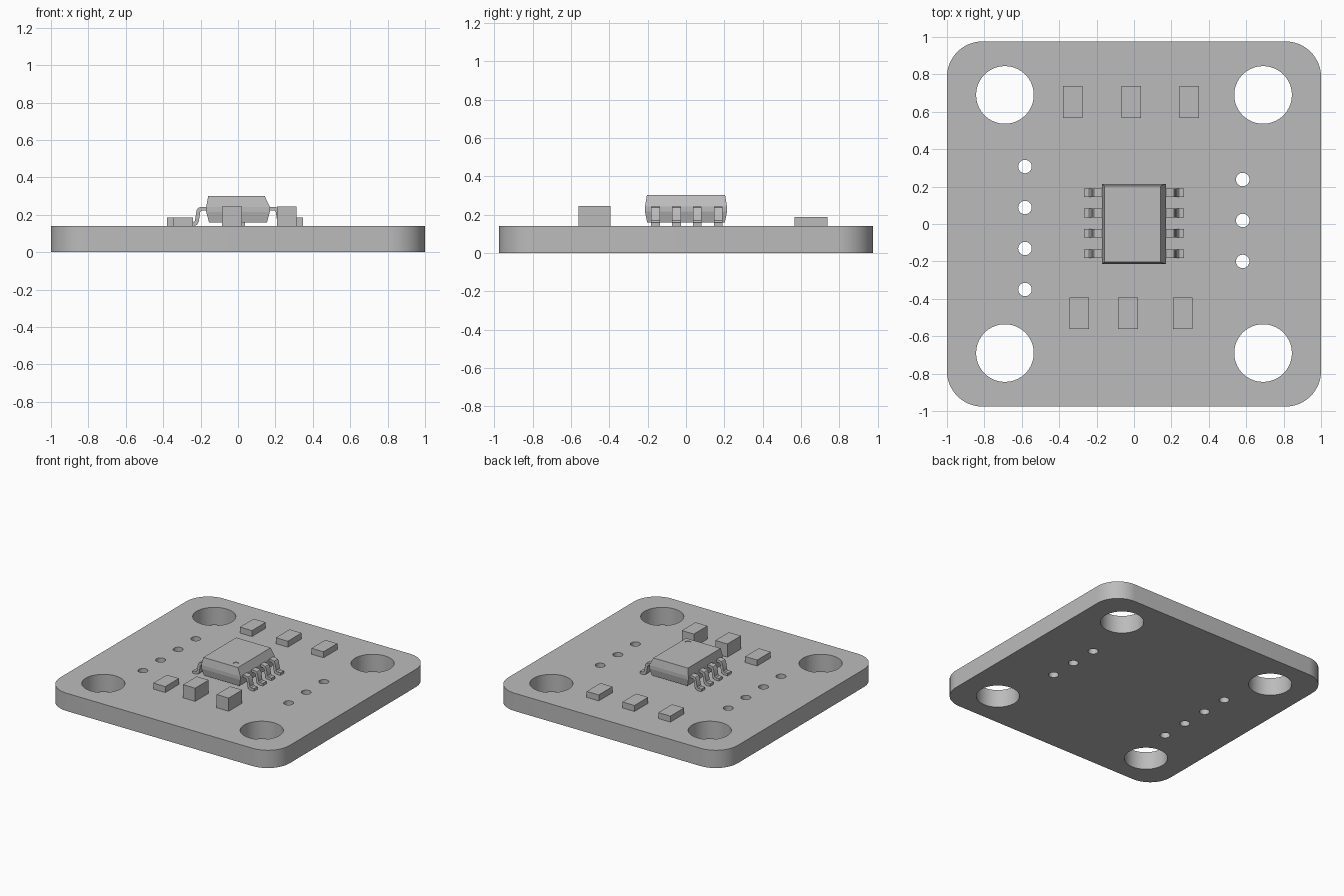
import bpy, bmesh, math
from mathutils import Matrix

default = bpy.data.objects.get("Cube")
if default:
    bpy.data.objects.remove(default, do_unlink=True)

GREY = (0.5, 0.5, 0.5, 1.0)
grey = bpy.data.materials.new("plain_grey")
grey.use_nodes = True
grey.diffuse_color = GREY
grey.node_tree.nodes["Principled BSDF"].inputs["Base Color"].default_value = GREY

BOARD_TOP = 0.14


def make_object(name, bm):
    bmesh.ops.recalc_face_normals(bm, faces=bm.faces)
    mesh = bpy.data.meshes.new(name)
    bm.to_mesh(mesh)
    bm.free()
    mesh.materials.append(grey)
    obj = bpy.data.objects.new(name, mesh)
    bpy.context.collection.objects.link(obj)
    return obj


def activate(obj):
    bpy.ops.object.select_all(action='DESELECT')
    obj.select_set(True)
    bpy.context.view_layer.objects.active = obj


def prism(bm, points, offset):
    """Fill a closed outline and extrude it along offset."""
    face = bm.faces.new([bm.verts.new(p) for p in points])
    new = bmesh.ops.extrude_face_region(bm, geom=[face])["geom"]
    bmesh.ops.translate(bm, vec=offset, verts=[v for v in new if isinstance(v, bmesh.types.BMVert)])


def box(name, x, y, width, depth, height):
    bm = bmesh.new()
    place = Matrix.Translation((x, y, BOARD_TOP + height / 2)) @ Matrix.Diagonal((width, depth, height, 1))
    bmesh.ops.create_cube(bm, size=1, matrix=place)
    return make_object(name, bm)


def cylinder(bm, x, y, z, radius, depth, sides):
    bmesh.ops.create_cone(bm, cap_ends=True, segments=sides, radius1=radius, radius2=radius,
                          depth=depth, matrix=Matrix.Translation((x, y, z)))


def cut(target, cutter):
    mod = target.modifiers.new("cut", 'BOOLEAN')
    mod.operation = 'DIFFERENCE'
    mod.solver = 'EXACT'
    mod.object = cutter
    activate(target)
    bpy.ops.object.modifier_apply(modifier=mod.name)
    bpy.data.objects.remove(cutter, do_unlink=True)


# Circuit board with rounded corners
HALF_X, HALF_Y, CORNER, STEPS = 1.0, 0.976, 0.19, 16
outline = []
for quarter, (sx, sy) in enumerate([(1, 1), (-1, 1), (-1, -1), (1, -1)]):
    for i in range(STEPS + 1):
        a = (quarter + i / STEPS) * math.pi / 2
        outline.append((sx * (HALF_X - CORNER) + CORNER * math.cos(a),
                        sy * (HALF_Y - CORNER) + CORNER * math.sin(a), 0))
bm = bmesh.new()
prism(bm, outline, (0, 0, BOARD_TOP))
board = make_object("circuit_board", bm)

# Mounting holes and the two rows of pin holes
bm = bmesh.new()
for sx in (-1, 1):
    for sy in (-1, 1):
        cylinder(bm, sx * 0.69, sy * 0.69, 0.07, 0.154, 0.4, 64)
for x, first, count in [(-0.583, 0.307, 4), (0.581, 0.238, 3)]:
    for i in range(count):
        cylinder(bm, x, first - i * 0.219, 0.07, 0.036, 0.4, 32)
drill = make_object("hole_cutter", bm)
drill.hide_render = True
cut(board, drill)
activate(board)
bpy.ops.object.shade_smooth_by_angle(angle=math.radians(30))

# Chip body: stacked rectangles (left, right, half depth, height) joined by sloped walls
levels = [(-0.155, 0.155, 0.203, 0.16), (-0.17, 0.17, 0.214, 0.215),
          (-0.17, 0.17, 0.214, 0.243), (-0.159, 0.142, 0.204, 0.302)]
bm = bmesh.new()
rings = [[bm.verts.new(p) for p in ((l, -d, z), (r, -d, z), (r, d, z), (l, d, z))]
         for l, r, d, z in levels]
for low, high in zip(rings, rings[1:]):
    for i in range(4):
        j = (i + 1) % 4
        bm.faces.new((low[i], low[j], high[j], high[i]))
bm.faces.new(rings[0])
bm.faces.new(rings[-1])
chip = make_object("chip_body", bm)

# Shallow round dimple marking the first pin
bm = bmesh.new()
cylinder(bm, 0.092, -0.155, 0.304, 0.022, 0.012, 32)
dimple = make_object("dimple_cutter", bm)
dimple.hide_render = True
cut(chip, dimple)

# Gull-wing leads on both sides
profile = [(0.15, 0.243), (0.198, 0.243), (0.213, 0.237), (0.221, 0.224), (0.231, 0.168), (0.24, 0.16),
           (0.267, 0.16), (0.267, 0.14), (0.235, 0.14), (0.218, 0.147), (0.21, 0.163),
           (0.202, 0.215), (0.193, 0.223), (0.15, 0.223)]
LEAD_WIDTH = 0.046
for side, sign in (("left", 1), ("right", -1)):
    for i in range(4):
        y = 0.168 - i * 0.109
        bm = bmesh.new()
        prism(bm, [(sign * px, y - LEAD_WIDTH / 2, pz) for px, pz in profile], (0, LEAD_WIDTH, 0))
        lead = make_object(f"{side}_lead_{i + 1}", bm)
        activate(lead)
        bpy.ops.object.shade_smooth_by_angle(angle=math.radians(35))

# Small surface-mounted blocks
LOW, TALL = 0.047, 0.104
for i, x in enumerate((-0.328, -0.015, 0.296)):
    box(f"back_resistor_{i + 1}", x, 0.652, 0.105, 0.171, LOW)
for name, x, height in (("front_resistor", -0.292, LOW),
                        ("front_capacitor_1", -0.032, TALL),
                        ("front_capacitor_2", 0.26, TALL)):
    box(name, x, -0.478, 0.105, 0.169, height)
